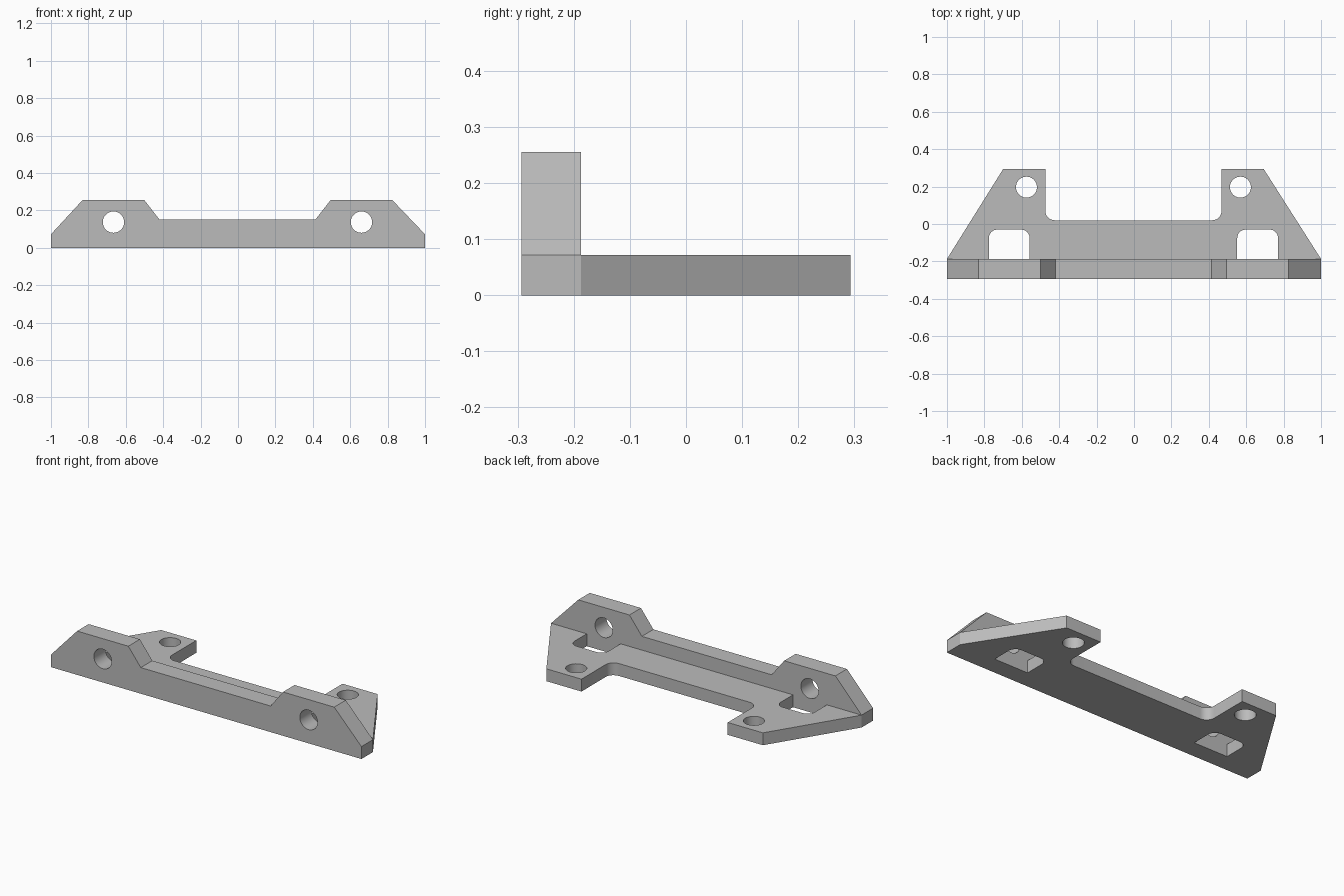
import bpy, bmesh
from math import sin, cos, pi
from mathutils import Vector, Matrix

cube = bpy.data.objects.get("Cube")
if cube:
    bpy.data.objects.remove(cube)

grey = bpy.data.materials.new("plain grey")
grey.use_nodes = True
COLOR = (0.5, 0.5, 0.5, 1)
grey.diffuse_color = COLOR
grey.node_tree.nodes["Principled BSDF"].inputs["Base Color"].default_value = COLOR

SHIFT = -0.003  # inner features sit slightly off centre
JOIN_Y = -0.187


def mirrored(half):
    """Close a counter-clockwise half outline with its mirror image."""
    full = half + [(-p[0],) + p[1:] for p in reversed(half)]
    return [(p[0] + (SHIFT if abs(p[0]) < 1 else 0),) + p[1:] for p in full]


def rounded(points, steps=8):
    """Replace right-angled corners given as (x, y, radius) by arcs."""
    out = []
    for i, p in enumerate(points):
        c = Vector(p[:2])
        if len(p) == 2:
            out.append(c)
            continue
        r = p[2]
        u = (Vector(points[i - 1][:2]) - c).normalized() * r
        v = (Vector(points[(i + 1) % len(points)][:2]) - c).normalized() * r
        for k in range(steps + 1):
            t = k / steps * pi / 2
            out.append(c + u + v - v * cos(t) - u * sin(t))
    return out


def prism(name, outline, low, high, matrix):
    bm = bmesh.new()
    face = bm.faces.new([bm.verts.new((p.x, p.y, low)) for p in outline])
    top = bmesh.ops.extrude_face_region(bm, geom=[face])["geom"]
    bmesh.ops.translate(bm, vec=(0, 0, high - low),
                        verts=[g for g in top if isinstance(g, bmesh.types.BMVert)])
    bmesh.ops.recalc_face_normals(bm, faces=bm.faces)
    bm.transform(matrix)
    mesh = bpy.data.meshes.new(name)
    bm.to_mesh(mesh)
    bm.free()
    mesh.materials.append(grey)
    obj = bpy.data.objects.new(name, mesh)
    bpy.context.collection.objects.link(obj)
    return obj


def drilled_plate(name, half, thickness, hole, radius, matrix):
    """Extrude a mirrored outline and drill one round hole per side."""
    plate = prism(name, rounded(mirrored(half)), 0, thickness, matrix)
    bpy.context.view_layer.objects.active = plate
    for side in (-1, 1):
        centre = Vector((side * hole[0] + SHIFT, hole[1]))
        circle = [centre + radius * Vector((cos(k * pi / 24), sin(k * pi / 24)))
                  for k in range(48)]
        drill = prism("drill", circle, -0.1, thickness + 0.1, matrix)
        mod = plate.modifiers.new("hole", "BOOLEAN")
        mod.operation = "DIFFERENCE"
        mod.solver = "EXACT"
        mod.object = drill
        bpy.ops.object.modifier_apply(modifier=mod.name)
        bpy.data.objects.remove(drill)
    bpy.ops.object.select_all(action="DESELECT")
    plate.select_set(True)
    bpy.ops.object.shade_smooth_by_angle(angle=pi / 6)
    return plate


# Flat base with two rear arms, window notches and vertical holes
base_half = [(0.555, JOIN_Y), (0.555, -0.03, 0.045), (0.773, -0.03, 0.045),
             (0.773, JOIN_Y), (1, JOIN_Y), (0.697, 0.293), (0.471, 0.293),
             (0.471, 0.02, 0.05)]
drilled_plate("base_plate", base_half, 0.072, (0.572, 0.197), 0.056, Matrix())

# Upright front flange with two raised tabs and horizontal holes
flange_half = [(1, 0), (1, 0.072), (0.828, 0.255), (0.498, 0.255), (0.418, 0.152)]
upright = Matrix.Translation((0, JOIN_Y, 0)) @ Matrix.Rotation(pi / 2, 4, "X")
drilled_plate("front_flange", flange_half, 0.106, (0.663, 0.137), 0.057, upright)
